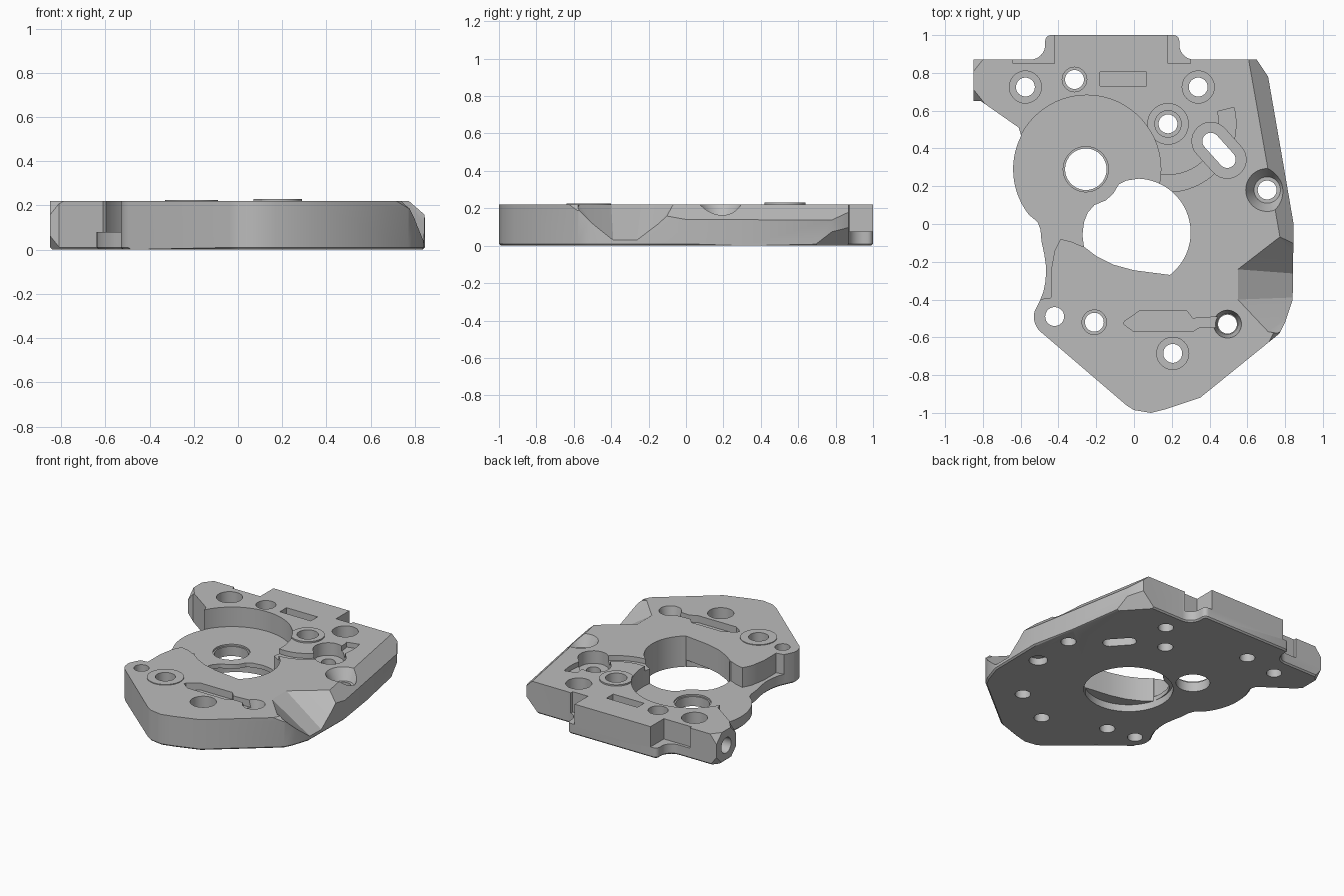
import bpy, bmesh, math
from mathutils import Vector

mat = bpy.data.materials.new("machined grey")
mat.diffuse_color = (0.5, 0.5, 0.5, 1)
TOP = 0.22


def make(name, bm):
    bmesh.ops.recalc_face_normals(bm, faces=bm.faces)
    me = bpy.data.meshes.new(name)
    bm.to_mesh(me)
    bm.free()
    ob = bpy.data.objects.new(name, me)
    bpy.context.collection.objects.link(ob)
    return ob


def prism(pts, z0, z1, name="cutter", bevel=0):
    bm = bmesh.new()
    f = bm.faces.new([bm.verts.new((x, y, z0)) for x, y in pts])
    ext = bmesh.ops.extrude_face_region(bm, geom=[f])
    for v in ext["geom"]:
        if isinstance(v, bmesh.types.BMVert):
            v.co.z = z1
    if bevel:
        low = [e for e in bm.edges if all(abs(v.co.z - z0) < 1e-6 for v in e.verts)]
        bmesh.ops.bevel(bm, geom=low, offset=bevel, segments=1, affect='EDGES')
    return make(name, bm)


def arc(cx, cy, r, a0, a1, n):
    return [(cx + r * math.cos(math.radians(a0 + (a1 - a0) * i / n)),
             cy + r * math.sin(math.radians(a0 + (a1 - a0) * i / n))) for i in range(n + 1)]


def disc(x, y, r, z0, z1, n=40):
    return prism(arc(x, y, r, 0, 360, n)[:-1], z0, z1)


def cone(x, y, r0, r1, z0, z1):
    bm = bmesh.new()
    bmesh.ops.create_cone(bm, cap_ends=True, segments=40, radius1=r0, radius2=r1, depth=z1 - z0)
    bmesh.ops.translate(bm, vec=(x, y, (z0 + z1) / 2), verts=bm.verts)
    return make("cutter", bm)


def hull(pts):
    bm = bmesh.new()
    for p in pts:
        bm.verts.new(p)
    bmesh.ops.convex_hull(bm, input=bm.verts)
    return make("cutter", bm)


def half_space(p, n, size=4):
    n = Vector(n).normalized()
    bm = bmesh.new()
    bmesh.ops.create_cube(bm, size=size)
    ob = make("cutter", bm)
    rot = n.to_track_quat('Z', 'Y').to_matrix()
    for v in ob.data.vertices:
        v.co = rot @ v.co + Vector(p) + n * size / 2
    return ob


def capsule(x, y, half, ang, r):
    c, s = math.cos(math.radians(ang)) * half, math.sin(math.radians(ang)) * half
    return arc(x + c, y + s, r, ang - 90, ang + 90, 14) + arc(x - c, y - s, r, ang + 90, ang + 270, 14)


def apply(op, tool):
    m = body.modifiers.new("b", 'BOOLEAN')
    m.operation, m.object, m.solver = op, tool, 'EXACT'
    dg = bpy.context.evaluated_depsgraph_get()
    dg.update()
    me = bpy.data.meshes.new_from_object(body.evaluated_get(dg))
    body.modifiers.clear()
    body.data = me
    bpy.data.objects.remove(tool)


def cut(tool):
    apply('DIFFERENCE', tool)


# Main plate outline, counter-clockwise from the top-left corner
outline = [(-0.85, 0.87), (-0.85, 0.65), (-0.81, 0.65), (-0.61, 0.51)]
outline += arc(-0.25, 0.29, 0.39, 153, 218, 14)
outline += [(-0.51, 0.01), (-0.495, -0.03), (-0.49, -0.09), (-0.475, -0.16), (-0.465, -0.23),
            (-0.468, -0.30), (-0.48, -0.36), (-0.50, -0.41)]
outline += arc(-0.42, -0.49, 0.11, 165, 235, 8)
outline += [(-0.04, -0.96), (0, -0.985), (0.09, -1.0), (0.17, -0.98), (0.35, -0.92), (0.77, -0.58),
            (0.80, -0.52), (0.84, -0.40), (0.845, 0.0), (0.79, 0.32), (0.71, 0.78), (0.65, 0.87)]
outline += arc(0.32, 0.95, 0.08, 270, 180, 8) + arc(0.21, 0.97, 0.03, 0, 90, 4)
outline += arc(-0.44, 0.97, 0.03, 90, 180, 4) + arc(-0.55, 0.95, 0.08, 0, -90, 8)
body = prism(outline, 0, TOP, "mounting_plate", 0.01)

# Low raised pads
apply('UNION', disc(0.18, 0.53, 0.11, 0.1, 0.23))
apply('UNION', disc(-0.21, -0.52, 0.12, 0.1, 0.225))

# Edge chamfers: long right side, undercut back corner, left lug corners
cut(half_space((0.69, 0.40, TOP), (0.68, 0.12, 0.72)))
cut(half_space((0.73, 0.68, 0), (0.6, 0.55, -0.58)))
for sy in (-1, 1):
    for sz in (-1, 1):
        cut(half_space((-0.82, 0.76 + sy * 0.11, 0.11 + sz * 0.085), (-1, sy * 0.8, sz * 0.8), 0.2))

# Tapered notch on the right edge
cut(hull([(0.55, -0.24, TOP), (0.55, -0.40, TOP), (0.77, -0.07, TOP), (0.71, -0.57, TOP),
          (0.95, -0.27, -0.04), (0.95, -0.385, -0.04), (1.0, -0.07, 0.12), (1.0, -0.62, 0.11),
          (0.55, -0.24, 0.4), (0.55, -0.40, 0.4), (0.77, -0.07, 0.4), (0.71, -0.57, 0.4),
          (1.0, -0.07, 0.4), (1.0, -0.65, 0.4)]))
# Small chamfer on the corner in front of the notch
cut(half_space((0.72, -0.615, TOP), (0.6, -0.3, 0.6), 0.25))

# Steps beside the back tab
for x0, x1 in ((-0.64, -0.42), (0.18, 0.30)):
    cut(prism([(x0, 0.85), (x1, 0.85), (x1, 1.1), (x0, 1.1)], 0.075, 0.4))

# Round recess and its extension along the left edge
cut(disc(-0.25, 0.29, 0.392, 0.08, 0.4, 72))
cut(prism([(-0.75, 0.25), (-0.75, -0.40), (-0.51, -0.40), (-0.44, -0.39), (-0.44, -0.25),
           (-0.42, -0.14), (-0.39, -0.08), (-0.34, -0.09), (-0.27, -0.12), (-0.15, 0.05),
           (-0.15, 0.25)], 0.08, 0.4))

# Main bore: lobed through opening, wider and round underneath
bore = arc(0.015, -0.045, 0.285, -52, 88, 30)
bore += [(-0.04, 0.23), (-0.08, 0.21), (-0.11, 0.16), (-0.15, 0.125), (-0.21, 0.10), (-0.245, 0.06),
         (-0.265, 0.01), (-0.273, -0.06), (-0.265, -0.12), (-0.20, -0.17), (-0.11, -0.215),
         (0, -0.245), (0.10, -0.258)]
cut(prism(bore, -0.1, 0.4))
cut(disc(0.012, -0.04, 0.288, -0.1, 0.05, 64))

# Curved shallow groove and slanted slot
cut(prism(arc(0.18, 0.53, 0.27, -100, 14, 28) + arc(0.18, 0.53, 0.36, 14, -100, 28), 0.185, 0.4))
cut(prism(capsule(0.45, 0.39, 0.065, -48, 0.1), 0.13, 0.4))
cut(prism(capsule(0.45, 0.39, 0.065, -48, 0.045), -0.1, 0.4))

# Shallow pockets
cut(prism([(-0.18, 0.73), (0.065, 0.73), (0.065, 0.805), (-0.18, 0.805)], 0.16, 0.4))
cut(prism([(-0.055, -0.53), (0, -0.57), (0.31, -0.57), (0.35, -0.545), (0.46, -0.55), (0.46, -0.49),
           (0.31, -0.50), (0.28, -0.46), (0.03, -0.46), (-0.05, -0.515)], 0.17, 0.4))

# Bolt holes: x, y, through radius, counterbore radius, counterbore floor
for x, y, r, R, z in ((-0.575, 0.725, 0.05, 0.085, 0.08), (0.34, 0.725, 0.05, 0.085, 0.08),
                      (0.205, -0.685, 0.05, 0.085, 0.08), (-0.315, 0.765, 0.05, 0.065, 0.15),
                      (-0.21, -0.52, 0.05, 0.065, 0.12), (0.18, 0.53, 0.05, 0.07, 0.12),
                      (-0.42, -0.49, 0.05, 0, 0), (-0.255, 0.29, 0.11, 0.12, 0.068),
                      (0.705, 0.18, 0.05, 0, 0), (0.495, -0.53, 0.05, 0, 0)):
    cut(disc(x, y, r, -0.1, 0.4))
    if R:
        cut(disc(x, y, R, z, 0.4))
cut(cone(0.705, 0.18, 0.07, 0.13, 0.14, 0.25))
cut(cone(0.495, -0.53, 0.055, 0.08, 0.13, 0.25))
# Blind hole in the underside
cut(disc(0.70, -0.13, 0.06, -0.1, 0.05))

# Sideways port in the left lug
port = cone(0, 0, 0.055, 0.055, -0.12, 0.12)
for v in port.data.vertices:
    v.co = Vector((v.co.z - 0.86, v.co.x + 0.76, v.co.y + 0.11))
cut(port)

# Finish
body.data.materials.clear()
body.data.materials.append(mat)
for p in body.data.polygons:
    p.material_index = 0
bpy.context.view_layer.objects.active = body
body.select_set(True)
bpy.ops.object.shade_smooth_by_angle(angle=math.radians(25))
